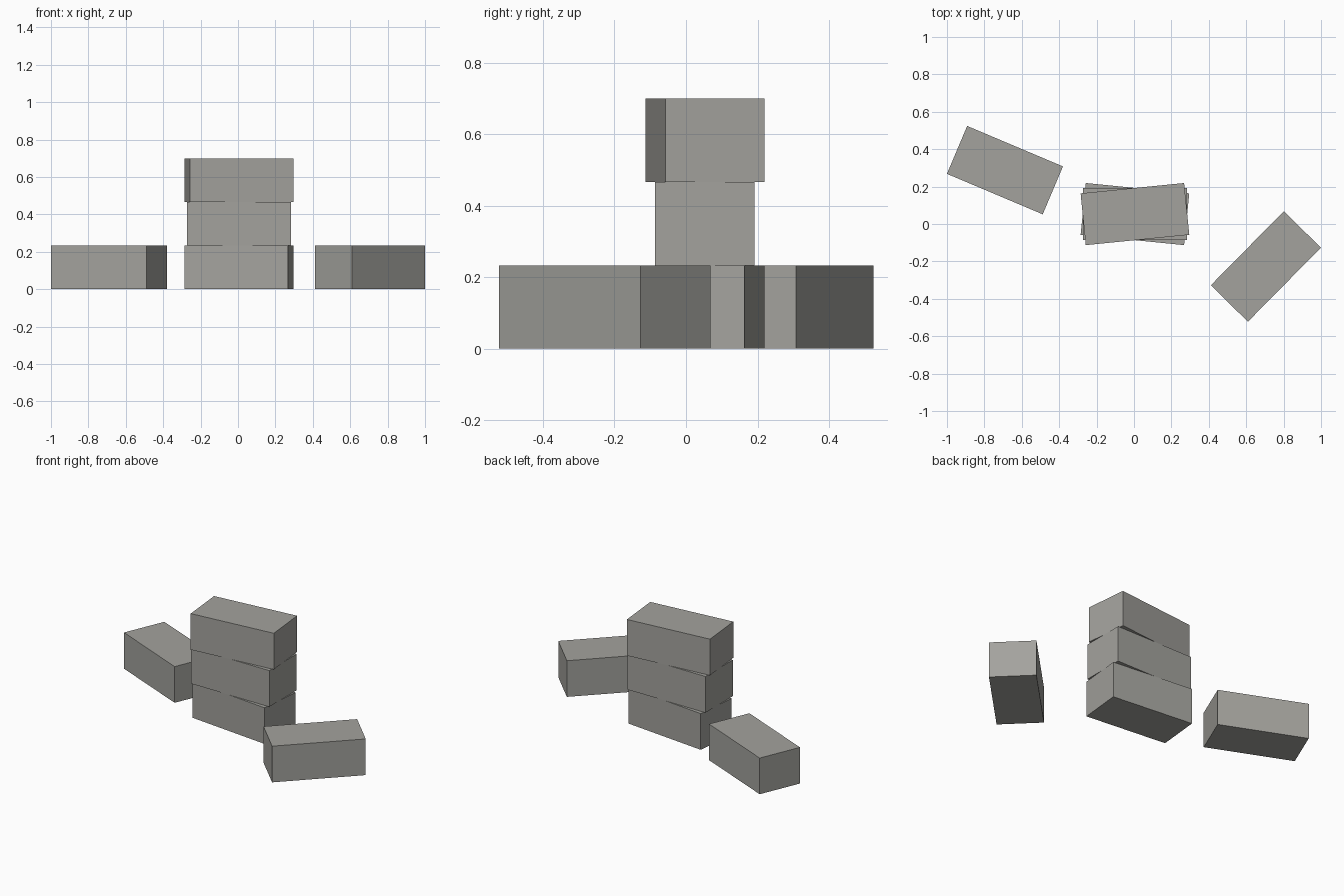
import bpy
import bmesh
import math
from mathutils import Matrix

if "Cube" in bpy.data.objects:
    bpy.data.objects.remove(bpy.data.objects["Cube"])

# One flat stone grey
grey = bpy.data.materials.new("stone_grey")
grey.diffuse_color = (0.37, 0.365, 0.34, 1.0)
grey.use_nodes = True
grey.node_tree.nodes["Principled BSDF"].inputs["Base Color"].default_value = grey.diffuse_color

LENGTH, WIDTH, HEIGHT = 0.556, 0.278, 0.233


def brick(name, x, y, layer, angle):
    """Plain block resting on the given layer, turned about z by angle degrees."""
    mesh = bpy.data.meshes.new(name)
    bm = bmesh.new()
    bmesh.ops.create_cube(bm, size=1.0, matrix=Matrix.Diagonal((LENGTH, WIDTH, HEIGHT, 1.0)))
    bm.to_mesh(mesh)
    bm.free()
    mesh.materials.append(grey)
    obj = bpy.data.objects.new(name, mesh)
    obj.location = (x, y, HEIGHT * (layer + 0.5))
    obj.rotation_euler.z = math.radians(angle)
    bpy.context.collection.objects.link(obj)


# Stack of three, each twisted a little
for layer, (name, angle) in enumerate((("bottom_brick", -5.7),
                                       ("middle_brick", 0.0),
                                       ("top_brick", 5.7))):
    brick(name, 0.005, 0.053, layer, angle)

# Loose bricks on the ground either side
brick("left_loose_brick", -0.69, 0.288, 0, -22.9)
brick("right_loose_brick", 0.705, -0.227, 0, 45.4)
